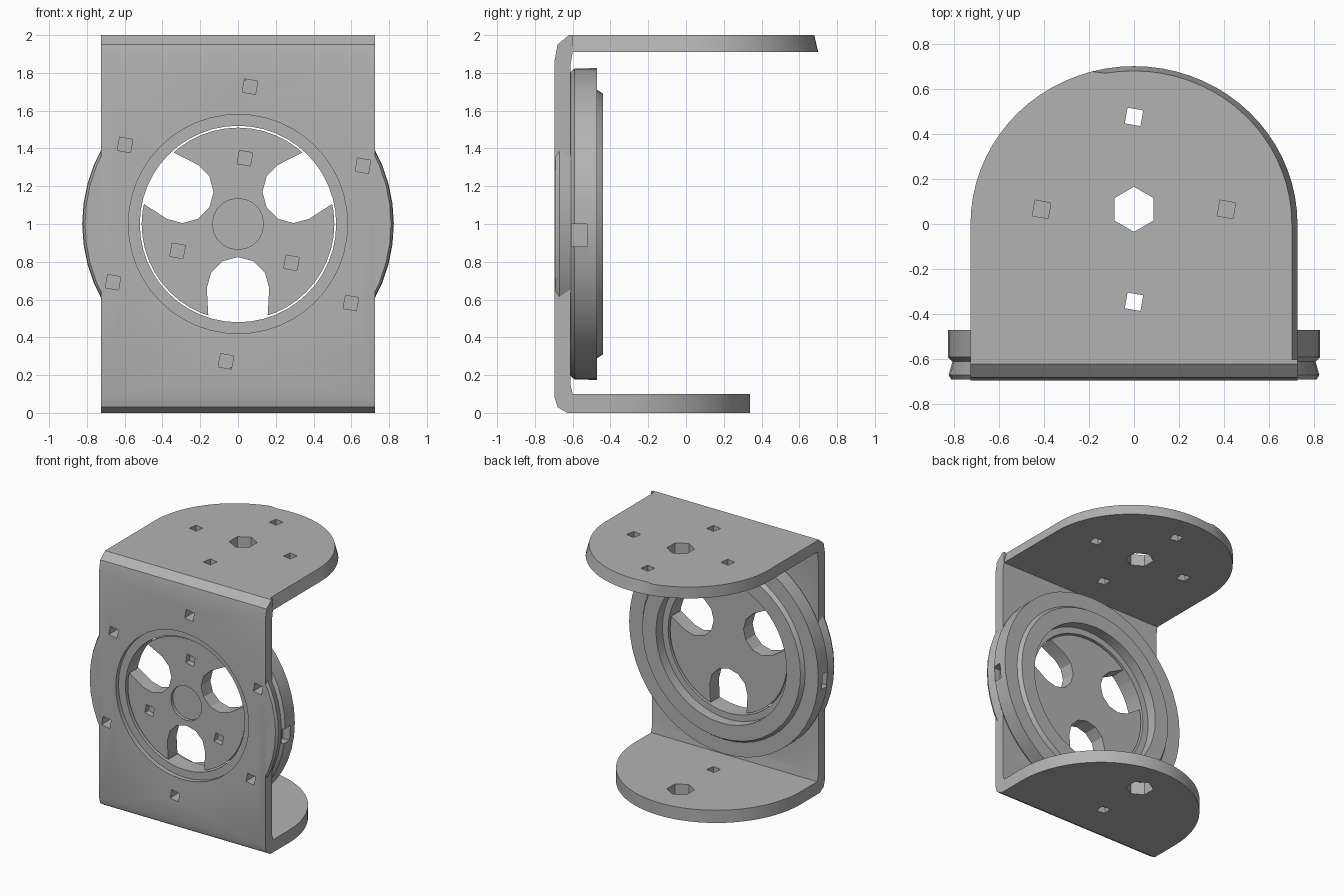
import bpy, bmesh, math
from mathutils import Matrix, Vector

if "Cube" in bpy.data.objects:
    bpy.data.objects.remove(bpy.data.objects["Cube"], do_unlink=True)

metal = bpy.data.materials.new("plain grey metal")
metal.use_nodes = True
metal.diffuse_color = (0.45, 0.45, 0.45, 1)
metal.node_tree.nodes["Principled BSDF"].inputs["Base Color"].default_value = (0.45, 0.45, 0.45, 1)

CENTRE = Vector((0, 0, 1))  # axis of the round housing, running along y


def finish(name, bm):
    bmesh.ops.recalc_face_normals(bm, faces=bm.faces)
    mesh = bpy.data.meshes.new(name)
    bm.to_mesh(mesh)
    bm.free()
    mesh.materials.append(metal)
    obj = bpy.data.objects.new(name, mesh)
    bpy.context.collection.objects.link(obj)
    return obj


def prism(name, points, direction):
    """Flat outline extruded along a direction."""
    bm = bmesh.new()
    face = bm.faces.new([bm.verts.new(p) for p in points])
    moved = bmesh.ops.extrude_face_region(bm, geom=[face])["geom"]
    bmesh.ops.translate(bm, vec=direction, verts=[v for v in moved if isinstance(v, bmesh.types.BMVert)])
    return finish(name, bm)


def lathe(name, profile, steps):
    """Closed (radius, y) profile turned around the housing axis."""
    bm = bmesh.new()
    rings = []
    for i in range(steps):
        a = math.tau * i / steps
        rings.append([bm.verts.new(CENTRE + Vector((r * math.cos(a), y, r * math.sin(a)))) for r, y in profile])
    n = len(profile)
    for i in range(steps):
        a, b = rings[i], rings[(i + 1) % steps]
        for j in range(n):
            k = (j + 1) % n
            bm.faces.new((a[j], a[k], b[k], b[j]))
    return finish(name, bm)


def rod(x, z, radius, sides, y0, y1, turn=0.0):
    """Cylinder along y."""
    pts = [(x + radius * math.cos(turn + math.tau * i / sides), y0,
            z + radius * math.sin(turn + math.tau * i / sides)) for i in range(sides)]
    return prism("rod", pts, (0, y1 - y0, 0))


def post(x, y, radius, sides, z, turn=0.0):
    """Cutter along z, through a plate around height z."""
    pts = [(x + radius * math.cos(turn + math.tau * i / sides),
            y + radius * math.sin(turn + math.tau * i / sides), z - 0.2) for i in range(sides)]
    return prism("cutter", pts, (0, 0, 0.4))


def block(location, size):
    bm = bmesh.new()
    bmesh.ops.create_cube(bm, size=1)
    bm.transform(Matrix.Translation(location) @ Matrix.Diagonal((*size, 1)))
    return finish("cutter", bm)


def combine(obj, others, operation='DIFFERENCE'):
    bpy.context.view_layer.objects.active = obj
    for other in others:
        mod = obj.modifiers.new("combine", 'BOOLEAN')
        mod.operation, mod.solver, mod.object = operation, 'EXACT', other
        bpy.ops.object.modifier_apply(modifier=mod.name)
        bpy.data.objects.remove(other, do_unlink=True)


def smooth(obj):
    bpy.ops.object.select_all(action='DESELECT')
    obj.select_set(True)
    bpy.context.view_layer.objects.active = obj
    bpy.ops.object.shade_smooth_by_angle(angle=math.radians(25))


def bolt_holes(radius, count, start, y0, y1):
    for i in range(count):
        a = math.radians(start + 360 * i / count)
        yield rod(radius * math.cos(a), 1 + radius * math.sin(a), 0.05, 4, y0, y1, math.radians(35))


# Upright sheet with bent top and bottom edges
W, FOLD = 0.725, -0.6
upper = [(-0.695, 1.87), (-0.68, 1.95), (-0.62, 2), (FOLD, 2), (FOLD, 1.91), (-0.612, 1.84)]
lower = [(-0.612, 0.15), (FOLD, 0.1), (FOLD, 0), (-0.63, 0), (-0.68, 0.03), (-0.695, 0.08)]
upright = prism("upright_with_bearing_ring", [(-W, y, z) for y, z in upper + lower], (2 * W, 0, 0))

# Round housing fused to the sheet, with side lobes and a raised rim at the back
ring = lathe("ring", [(0.5, -0.69), (0.81, -0.69), (0.822, -0.67), (0.805, -0.61), (0.825, -0.59),
                      (0.825, -0.47), (0.71, -0.47), (0.69, -0.44), (0.57, -0.44), (0.57, -0.52),
                      (0.5, -0.52)], 48)
combine(upright, [ring], 'UNION')
combine(upright, [rod(0, 1, 0.58, 48, -0.9, -0.66), rod(0, 1, 0.52, 48, -0.9, -0.3)])
combine(upright, bolt_holes(0.73, 6, 85, -0.9, -0.58))
for side in (-1, 1):
    combine(upright, [block((side * 0.82, -0.565, 0.94), (0.12, 0.08, 0.12)),
                      block((0, -0.555, 1 + side * 0.82), (0.08, 0.08, 0.12))])


# Round-ended mounting flanges
def flange(name, z, thick, centre_y, depth):
    pts = [(W, FOLD, z)]
    pts += [(W * math.cos(math.pi * i / 36), centre_y + depth * math.sin(math.pi * i / 36), z) for i in range(37)]
    pts += [(-W, FOLD, z)]
    return prism(name, pts, (0, 0, thick))


HOLE_Y, PITCH = 0.065, 0.41
top = flange("top_flange", 1.91, 0.09, 0.0, 0.7)
bottom = flange("bottom_flange", 0, 0.1, -0.4, 0.74)

# The top flange slopes inward along one half of its rim
for v in top.data.vertices:
    if v.co.z > 1.95 and v.co.x > -0.15:
        v.co.x -= 0.025 * max(v.co.x, 0) / W
        v.co.y -= 0.03 * max(v.co.y, 0)

diagonal = math.radians(35)
combine(top, [post(0, HOLE_Y, 0.1, 6, 1.95, math.pi / 6)])
combine(top, [post(dx * PITCH, HOLE_Y + dy * PITCH, 0.05, 4, 1.95, diagonal)
              for dx, dy in ((1, 0), (-1, 0), (0, 1), (0, -1))])
combine(bottom, [post(0, HOLE_Y, 0.1, 6, 0.05, math.pi / 6),
                 post(0, HOLE_Y - PITCH, 0.05, 4, 0.05, diagonal)])


# Hub disc inside the housing, with three slots open to its rim
def slot(degrees):
    outline = [(0.34 + 0.165 * math.cos(math.radians(t)), 0.165 * math.sin(math.radians(t)))
               for t in range(90, 271, 30)] + [(0.62, -0.15), (0.62, 0.15)]
    a = math.radians(degrees)
    return prism("cutter", [(u * math.cos(a) - w * math.sin(a), -0.8, 1 + u * math.sin(a) + w * math.cos(a))
                            for u, w in outline], (0, 0.5, 0))


hub = rod(0, 1, 0.51, 48, -0.645, -0.53)
hub.name = hub.data.name = "spoked_hub"
combine(hub, [slot(degrees) for degrees in (30, 150, 270)])
combine(hub, bolt_holes(0.35, 3, 84, -0.8, -0.6))
combine(hub, [rod(0, 1, 0.135, 20, -0.8, -0.62)])

for part in (upright, top, bottom, hub):
    smooth(part)
